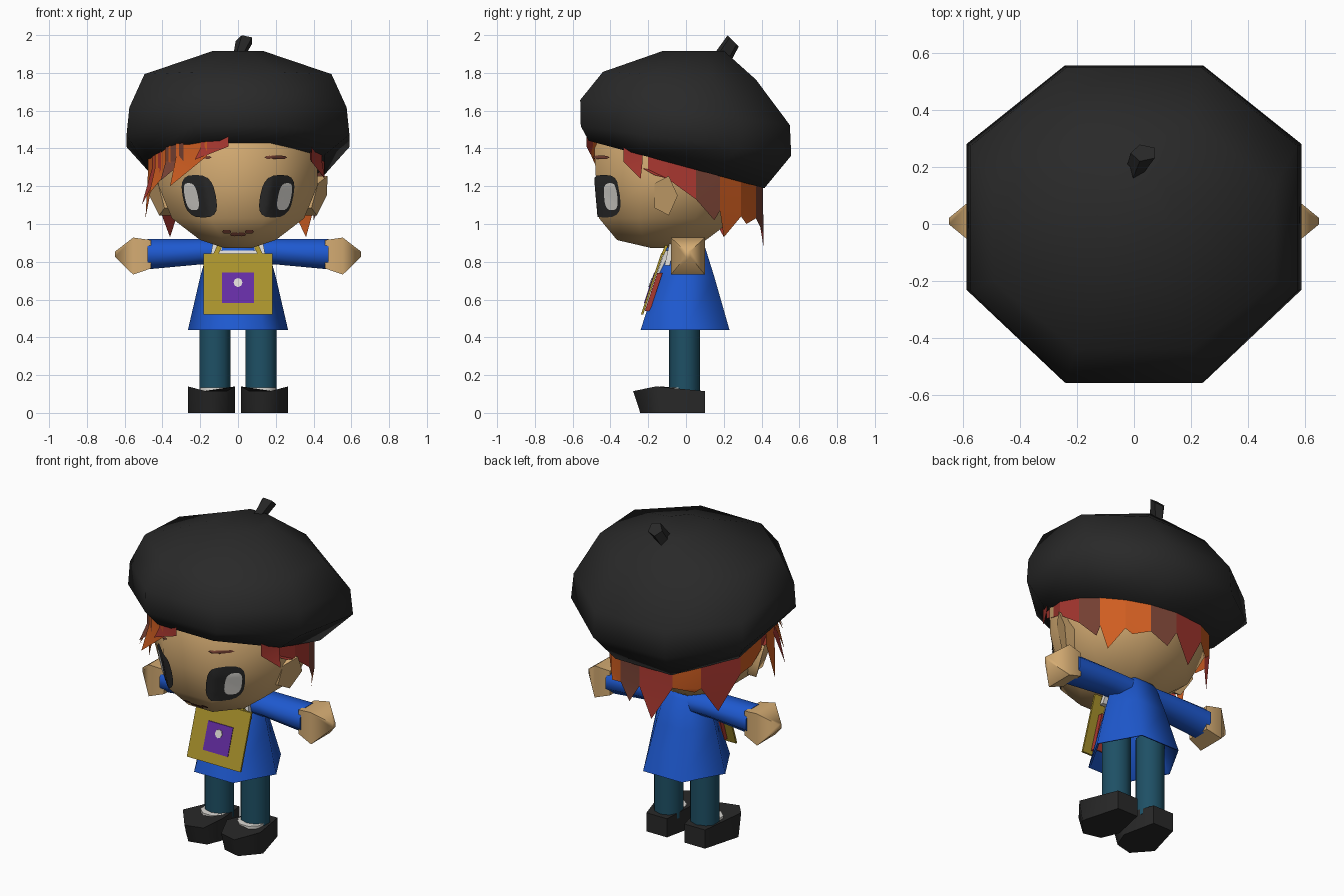
import bpy
from math import sin, cos, radians, pi
from mathutils import Vector
from mathutils.bvhtree import BVHTree

if "Cube" in bpy.data.objects:
    bpy.data.objects.remove(bpy.data.objects["Cube"])


def material(name, r, g, b):
    m = bpy.data.materials.new(name)
    m.use_nodes = True
    m.diffuse_color = (r, g, b, 1)
    m.node_tree.nodes["Principled BSDF"].inputs["Base Color"].default_value = (r, g, b, 1)
    return m


BLACK = material("soft black", .022, .022, .022)
SKIN = material("skin", .66, .41, .17)
RED = material("hair red", .40, .04, .03)
ORANGE = material("hair orange", .62, .11, .015)
BROWN = material("hair brown", .19, .055, .035)
BLUE = material("coat blue", .013, .10, .63)
TEAL = material("trouser teal", .013, .08, .13)
MUSTARD = material("bag mustard", .40, .29, .025)
PURPLE = material("patch purple", .13, .026, .37)
WHITE = material("white", .72, .70, .66)


def make(name, verts, faces, mats, angle=60, indices=None, fix=True):
    """Mesh object with smooth shading limited by angle."""
    me = bpy.data.meshes.new(name)
    me.from_pydata([tuple(v) for v in verts], [], faces)
    ob = bpy.data.objects.new(name, me)
    bpy.context.collection.objects.link(ob)
    for m in mats:
        me.materials.append(m)
    if indices:
        me.polygons.foreach_set("material_index", indices)
    bpy.ops.object.select_all(action='DESELECT')
    ob.select_set(True)
    bpy.context.view_layer.objects.active = ob
    if fix:
        bpy.ops.object.mode_set(mode='EDIT')
        bpy.ops.mesh.select_all(action='SELECT')
        bpy.ops.mesh.normals_make_consistent(inside=False)
        bpy.ops.object.mode_set(mode='OBJECT')
    bpy.ops.object.shade_smooth_by_angle(angle=radians(angle))
    return ob


def ring(c, u, v, n=8, flat=True):
    """Ellipse of n points; flat puts edges, not corners, on the axes."""
    k = pi / n if flat else 0
    s = 1 / cos(k)
    c, u, v = Vector(c), Vector(u), Vector(v)
    return [c + s * (u * cos(2 * pi * i / n + k) + v * sin(2 * pi * i / n + k)) for i in range(n)]


def loft(name, rings, mat, angle=60):
    n = len(rings[0])
    faces = [tuple(range(n)), tuple(range((len(rings) - 1) * n, len(rings) * n))]
    for r in range(len(rings) - 1):
        for i in range(n):
            j = (i + 1) % n
            faces.append((r * n + i, r * n + j, r * n + n + j, r * n + n + i))
    return make(name, [p for r in rings for p in r], faces, [mat], angle)


def level(z, cy, rx, ry, n=8, cx=0, tilt=0):
    return ring((cx, cy, z), (rx, 0, 0), (0, ry, ry * tilt), n)


def bar(name, p, q, w, t, mat):
    loft(name, [ring(c, (w, 0, 0), (0, t, 0), 4) for c in (p, q)], mat)


# Beret, fuller at the back corners, and its stem
beret = [level(1.315, -.05, .46, .465, tilt=-.27), level(1.44, 0, .59, .557, tilt=-.14),
         level(1.59, -.005, .575, .555, tilt=-.12), level(1.785, -.035, .495, .405, tilt=-.05),
         level(1.917, .04, .13, .16)]
for p in beret[1] + beret[2]:
    if p.y > 0 and abs(p.x) > .5:
        p.y += .05
loft("beret", beret, BLACK, 65)
loft("beret_stem", [ring((.005, .2, 1.89), (.025, 0, 0), (0, .035, -.02), 5),
                    ring((.035, .25, 1.97), (.038, 0, 0), (0, .025, -.025), 5)], BLACK)

# Head, neck and ears (ears flush in front, standing out behind)
head = loft("head", [level(.872, -.1, .07, .08), level(.915, -.13, .2, .235),
                     level(1.03, -.1, .35, .36), level(1.2, -.06, .42, .415),
                     level(1.4, -.06, .42, .425), level(1.6, -.05, .33, .34)], SKIN)
loft("neck", [level(.84, -.01, .07, .06), level(.95, -.02, .07, .06)], SKIN)
for s, side in ((1, "left"), (-1, "right")):
    loft(side + "_ear", [ring((s * x, -.112, 1.15), (s * out, .068, 0), (s * .03, 0, .11), 5, False)
                         for x, out in ((.37, 0), (.435, .035))], SKIN)

# Painted face details, laid on the head surface
tree = BVHTree.FromPolygons([v.co for v in head.data.vertices],
                            [p.vertices[:] for p in head.data.polygons])


def decal(name, outline, mat, lift):
    n = len(outline)
    cx, cz = (sum(p[k] for p in outline) / n for k in (0, 1))
    scales = (1, .8, .6, .4, .2, .02)
    flat = [(cx + (x - cx) * f, cz + (z - cz) * f) for f in scales for x, z in outline]
    verts = []
    for x, z in flat:
        hit = tree.ray_cast(Vector((x, -2, z)), Vector((0, 1, 0)))[0]
        verts.append((x, hit.y - lift, z))
    last = len(scales) - 1
    faces = [(r * n + i, r * n + (i + 1) % n, r * n + n + (i + 1) % n, r * n + n + i)
             for r in range(last) for i in range(n)]
    faces.append(tuple(range(last * n, last * n + n)))
    ob = make(name, verts, faces, [mat], fix=False)
    if ob.data.polygons[0].normal.y > 0:
        ob.data.flip_normals()


def oval(s, cx, cz, rx, rz, slant, n=20):
    pts = []
    for i in range(n):
        a = 2 * pi * i / n
        c, d = cos(a), sin(a)
        x = rx * abs(c) ** .7 * (1 if c > 0 else -1)
        z = rz * abs(d) ** .7 * (1 if d > 0 else -1)
        pts.append((s * (cx + x + slant * z), cz + z))
    return pts


for s, side in ((1, "left"), (-1, "right")):
    decal(side + "_eye", oval(s, .205, 1.147, .088, .113, .18), BLACK, .008)
    decal(side + "_eye_white", oval(s, .247, 1.145, .035, .072, .2), WHITE, .012)
    decal(side + "_brow", oval(s, .2, 1.353, .06, .01, 0, 8), BROWN, .008)
    for k in range(2):
        decal(f"{side}_mouth_{k}", oval(s, .018 + .042 * k, .945 + .014 * k, .024, .01, 0, 8),
              BROWN, .009)

# Hair: a ring of pointed locks under the beret, plus a swept fringe
hair_v, hair_f, hair_i = [], [], []


def lock(r, a0, a1, mid0, mid1, tip, colour):
    b = len(hair_v)
    for a, z in ((a0, None), (a1, None), (a1, mid1), (a0, mid0)):
        x, y = r * cos(radians(a)), r * sin(radians(a)) - .05
        hair_v.append((x, y, z or 1.35 - .25 * (y + .05)))
    hair_v.append(tip)
    hair_f.extend([(b + 3, b + 2, b + 1, b), (b + 3, b + 4, b + 2)])
    hair_i.extend([colour, colour])


back_locks = [(-34, 1.34, (.45, -.17, 1.26), 0), (-6, 1.24, (.45, .0, 1.18), 0),
              (13, 1.13, (.4, .15, 1.02), 2), (30, 1.07, (.36, .2, .93), 1),
              (48, 1.04, (.28, .32, 1.0), 1), (66, 1.03, (.1, .41, .95), 2),
              (86, 1.06, (-.05, .41, .88), 0),
              (112, 1.09, (-.27, .3, 1.06), 1), (132, 1.09, (-.36, .2, .93), 0),
              (162, 1.14, (-.45, .0, 1.16), 1), (183, 1.23, (-.45, -.17, 1.25), 0)]
ends = [(b[0], b[1]) for b in back_locks[1:]] + [(214, 1.33)]
for (a0, m0, tip, col), (a1, m1) in zip(back_locks, ends):
    lock(.46, a0, a1, m0, m1, tip, col)
fringe = [(246, 264, 1.41, (-.23, -.49, 1.34), 0), (227, 250, 1.36, (-.36, -.43, 1.2), 1),
          (217, 233, 1.33, (-.41, -.38, 1.23), 2), (204, 222, 1.3, (-.47, -.29, 1.16), 1),
          (198, 212, 1.29, (-.51, -.24, 1.1), 0), (186, 202, 1.26, (-.49, -.17, 1.03), 1),
          (324, 338, 1.33, (.46, -.24, 1.24), 0)]
for a0, a1, mid, tip, col in fringe:
    lock(.48, a0, a1, mid, mid, tip, col)
make("hair", hair_v, hair_f, [RED, ORANGE, BROWN], 25, hair_i, fix=False)

# Coat: six-sided flared shell, hollow below
loft("coat", [ring((0, cy, z), (rx, 0, 0), (0, ry * 1.155, 0), 6, False)
              for z, cy, rx, ry in ((.84, 0, .14, .1), (.445, -.005, .25, .222),
                                    (.44, -.005, .265, .235), (.72, 0, .2, .15),
                                    (.88, 0, .155, .1), (.925, 0, .1, .07))], BLUE, 62)

# Arms, legs and shoes, mirrored
shoe_plan = [(.06, .1), (.015, -.13), (.06, -.25), (.17, -.28), (.265, -.16), (.2, .1)]
for s, side in ((1, "left"), (-1, "right")):
    def across(x, z, ry, rz, n=8):
        return ring((s * x, .01, z), (0, ry, 0), (0, 0, rz), n)

    loft(side + "_sleeve", [across(.07, .85, .09, .065), across(.2, .853, .088, .067),
                            across(.48, .84, .09, .08)], BLUE)
    loft(side + "_hand", [across(.46, .84, .075, .075, 4), across(.555, .83, .09, .098, 4),
                          across(.65, .84, .012, .015, 4)], SKIN)
    loft(side + "_leg", [level(z, -.007, .082, .078, 10, s * .123) for z in (.09, .6)], TEAL)
    sole = [Vector((s * x, y * .9 + .01, 0)) for x, y in shoe_plan]
    top = [Vector((s * x, y, .115 if abs(y) > .2 or y > 0 else .14)) for x, y in shoe_plan]
    loft(side + "_shoe", [sole, top], BLACK, 65)
    loft(side + "_sock", [level(z, -.05, .075, .072, 8, s * .125) for z in (.1, .134)], WHITE)


# Satchel hanging on the chest, in a leaning plane
def on_chest(x, z, off):
    return Vector((x, -.118 - (.85 - z) * .33 - off, z))


def plate(name, outline, off, thick, mat):
    loft(name, [[on_chest(x, z, o) for x, z in outline] for o in (off, off + thick)], mat, 30)


def rect(w, z0, z1):
    return [(-w, z0), (w, z0), (w, z1), (-w, z1)]


plate("shirt_front", rect(.13, .54, .74), -.03, .028, RED)
plate("shirt_top", rect(.1, .74, .86), -.03, .028, WHITE)
plate("bag", rect(.183, .52, .845), 0, .012, MUSTARD)
plate("bag_patch", rect(.085, .582, .742), .012, .004, PURPLE)
plate("bag_button", [(.024 * cos(pi * i / 4), .69 + .024 * sin(pi * i / 4)) for i in range(8)],
      .016, .004, WHITE)
for s, side in ((1, "left"), (-1, "right")):
    bar(side + "_strap", (s * .12, -.125, .835), (s * .07, -.08, .94), .014, .008, MUSTARD)
    bar(side + "_collar", (s * .125, -.1, .78), (s * .1, -.07, .915), .03, .014, WHITE)
